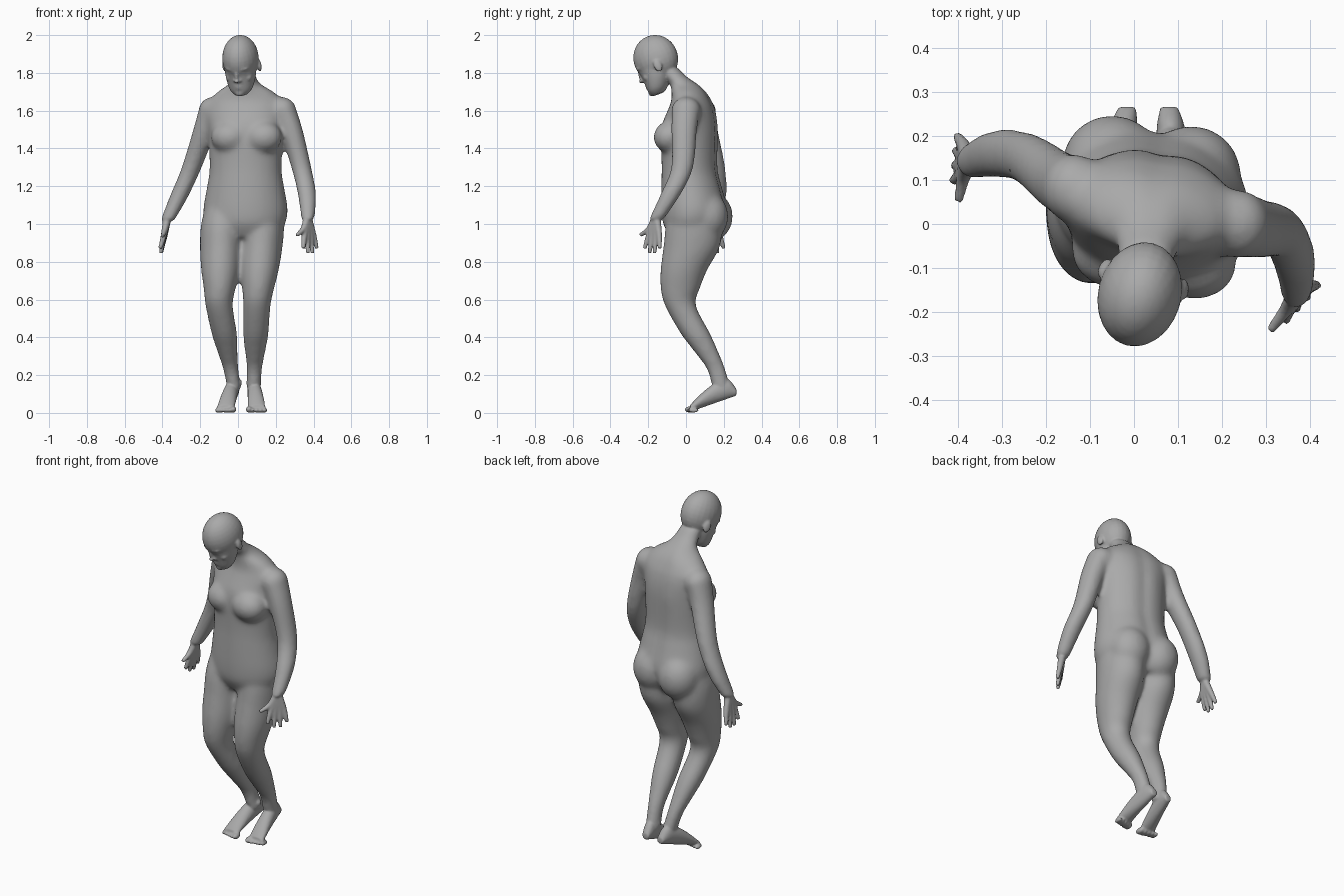
import bpy, bmesh
from math import sin, cos, pi, exp, radians
from mathutils import Matrix, Vector

if "Cube" in bpy.data.objects:
    bpy.data.objects.remove(bpy.data.objects["Cube"])

bm = bmesh.new()
identity = Matrix.Identity(4)


def spline(rows, steps=5):
    """Smoothly interpolate a list of equal-length tuples."""
    out = []
    for i in range(len(rows) - 1):
        before, start = rows[max(i - 1, 0)], rows[i]
        end, after = rows[i + 1], rows[min(i + 2, len(rows) - 1)]
        for step in range(steps):
            t = step / steps
            out.append([q + t / 2 * (r - p + t * (2 * p - 5 * q + 4 * r - s + t * (3 * (q - r) + s - p)))
                        for p, q, r, s in zip(before, start, end, after)])
    return out + [list(rows[-1])]


def bridge(rings):
    """Join rings of points into a closed tube."""
    loops = [[bm.verts.new(point) for point in ring] for ring in rings]
    for lower, upper in zip(loops, loops[1:]):
        for i in range(len(lower)):
            bm.faces.new((lower[i - 1], lower[i], upper[i], upper[i - 1]))
    bm.faces.new(loops[0][::-1])
    bm.faces.new(loops[-1])


def loft(rows, upright=True, turn=0, groove=0, place=identity, sides=32):
    """Rows are x, y, z, half width, half depth; rings lie level or face the front."""
    spin = Matrix.Rotation(radians(turn), 4, 'Z')
    angles = [2 * pi * k / sides for k in range(sides)]
    rings = []
    for x, y, z, wide, deep in spline(rows):
        ring = []
        for a in angles:
            across = wide * cos(a)
            along = deep * sin(a) * (1 - groove * exp(-((a - pi / 2) / .17) ** 2))
            offset = Vector((across, along, 0) if upright else (across, 0, along))
            ring.append(place @ (Vector((x, y, z)) + spin @ offset))
        rings.append(ring)
    bridge(rings)


def taper(points, thick, thin, sides=12):
    """A round tube along a path, thinning evenly to its end."""
    path = [Vector(point) for point in spline(points)]
    last = len(path) - 1
    rings = []
    for i, point in enumerate(path):
        spin = (path[min(i + 1, last)] - path[max(i - 1, 0)]).to_track_quat('Z', 'Y')
        radius = thick + (thin - thick) * i / last
        rings.append([point + spin @ Vector((radius * cos(2 * pi * k / sides), radius * sin(2 * pi * k / sides), 0))
                      for k in range(sides)])
    bridge(rings)


def blob(center, size, place=identity, turn=0):
    matrix = (place @ Matrix.Translation(center) @ Matrix.Rotation(radians(turn), 4, 'Z')
              @ Matrix.Diagonal((*size, 1)))
    bmesh.ops.create_uvsphere(bm, u_segments=24, v_segments=16, radius=1, matrix=matrix)


def fuse(voxel, passes):
    """Melt everything built so far into one softened skin."""
    bmesh.ops.recalc_face_normals(bm, faces=bm.faces)
    mesh = bpy.data.meshes.new("parts")
    bm.to_mesh(mesh)
    bm.free()
    parts = bpy.data.objects.new("parts", mesh)
    bpy.context.collection.objects.link(parts)
    melt = parts.modifiers.new("melt", 'REMESH')
    melt.mode = 'VOXEL'
    melt.voxel_size = voxel
    soften = parts.modifiers.new("soften", 'SMOOTH')
    soften.factor = .5
    soften.iterations = passes
    result = bpy.data.meshes.new_from_object(parts.evaluated_get(bpy.context.evaluated_depsgraph_get()))
    bpy.data.objects.remove(parts)
    bpy.data.meshes.remove(mesh)
    return result


# Torso and neck, turned slightly to the right, with a spine groove
torso = [(.04, .93, .15, .12), (.04, 1, .21, .16), (.045, 1.08, .225, .175), (.03, 1.2, .205, .16),
         (.02, 1.3, .192, .148), (.02, 1.5, .2, .15), (.03, 1.6, .21, .125), (.03, 1.65, .2, .105),
         (.015, 1.7, .15, .09), (-.01, 1.74, .088, .075), (-.06, 1.78, .068, .066), (-.1, 1.83, .062, .06)]
loft([(.04 - max(z - 1.7, 0) / 8, y, z, wide, deep) for y, z, wide, deep in torso], turn=-9, groove=.09)
for side in (-1, 1):
    blob((.045 + side * .09, -.075 - side * .012, 1.46), (.1, .085, .085), turn=-9)
    blob((.04 + side * .09, .122 - side * .012, 1.04), (.115, .115, .13))

# Legs share depth and girth; each has its own hip, knee and ankle line
leg = [(.04, 1.13, .08, .1), (.04, 1, .11, .145), (.03, .88, .112, .15), (-.01, .76, .102, .125),
       (-.03, .66, .085, .105), (-.03, .57, .073, .083), (.05, .42, .068, .079), (.11, .32, .054, .064),
       (.16, .23, .041, .05), (.19, .12, .039, .05)]
for hip, knee, ankle in ((-.085, -.1, -.018), (.135, .1, .083)):
    rows = []
    for y, z, wide, deep in leg:
        t = (z - .57) / .45
        rows.append((knee + t * (hip - knee if t > 0 else knee - ankle), y, z, wide, deep))
    loft(rows)

# Arms run from the shoulder through the elbow to the wrist
girth = (.07, .063, .054, .05, .037)
left_arm = [(.235, 0, 1.62), (.28, -.01, 1.5), (.335, -.02, 1.3), (.365, -.08, 1.16), (.37, -.16, 1.02)]
right_arm = [(-.135, .08, 1.62), (-.175, .1, 1.5), (-.245, .15, 1.3), (-.315, .16, 1.14), (-.378, .14, 1.01)]
for arm in (left_arm, right_arm):
    loft([(*joint, radius, radius * 1.1) for joint, radius in zip(arm, girth)])
    blob(Vector(arm[0]) - Vector((0, 0, .02)), (.075, .08, .073))

# Blend the trunk and limbs softly before adding the finer parts
trunk = fuse(.012, 16)
bm = bmesh.new()
bm.from_mesh(trunk)
bpy.data.meshes.remove(trunk)


def foot(heel, ball, side):
    """A raised heel sloping down to the ball, with five toes."""
    rows = []
    for step in range(7):
        s = step / 6
        height = .018 + .095 * s ** .5 * (1 - s)
        rows.append((heel + (ball - heel) * s, .267 - .245 * s, .085 * (1 - s) + .006 + height,
                     .02 + .027 * s ** .5, height))
    loft(rows, upright=False)
    for toe in range(5):
        radius = .0125 if toe else .017
        blob((ball + side * (toe - 2) * .021, .02 + .005 * toe, radius + .001), (radius, .028, radius))
    for bump in (-.025, .025):
        blob((heel + bump, .18, .16), (.011, .018, .018))


def hand(wrist, reach, spread):
    """Four fanned fingers and a thumb, all starting at the wrist."""
    wrist, reach, spread = Vector(wrist), Vector(reach), Vector(spread)
    start = wrist - reach * .12
    for k in (-1.5, -.5, .5, 1.5):
        knuckle = wrist + reach * .43 + spread * k * .66
        tip = wrist + reach + spread * k + Vector((0, 0, .012 * k * k))
        taper([start, knuckle, tip], .022, .01)
    taper([start, wrist + reach / 4 - spread * 1.1, wrist + reach * .45 - spread * 2.7], .022, .01)


foot(-.015, -.067, -1)
foot(.08, .1, 1)
hand(left_arm[-1], (.012, -.02, -.178), (.024, .027, 0))
hand(right_arm[-1], (-.03, .01, -.168), (.003, .034, 0))

# Head, bowed and turned: cranium, jaw, then the features
head = (Matrix.Translation((.015, -.153, 1.858)) @ Matrix.Rotation(radians(-15), 4, 'Z')
        @ Matrix.Rotation(radians(22), 4, 'X'))
blob((0, 0, .02), (.095, .12, .125), head)
loft([(0, -.02, 0, .086, .09), (0, -.025, -.07, .08, .08), (0, -.045, -.13, .062, .058),
      (0, -.055, -.16, .035, .035)], place=head)
blob((0, -.11, -.042), (.01, .014, .034), head)
blob((0, -.116, -.062), (.013, .016, .011), head)
for lip in (-.098, -.11):
    blob((0, -.095, lip), (.025, .013, .006), head)
blob((0, -.086, -.142), (.026, .02, .018), head)
for side in (-1, 1):
    blob((side * .034, -.096, .0), (.03, .016, .01), head, side * 18)
    blob((side * .034, -.088, -.027), (.016, .014, .008), head)
    blob((side * .014, -.104, -.065), (.009, .011, .008), head)
    blob((side * .046, -.068, -.06), (.026, .022, .022), head)
    blob((side * .094, .02, -.03), (.011, .022, .034), head, side * 20)

# Fuse all parts into one continuous skin
skin = fuse(.006, 5)
skin.name = "body"
skin.polygons.foreach_set("use_smooth", [True] * len(skin.polygons))
body = bpy.data.objects.new("body", skin)
bpy.context.collection.objects.link(body)
body.modifiers.new("thin out", 'DECIMATE').ratio = .3

# Single grey colour
colour = (.4, .4, .4, 1)
grey = bpy.data.materials.new("grey skin")
grey.use_nodes = True
grey.diffuse_color = colour
shader = next(node for node in grey.node_tree.nodes if node.type == 'BSDF_PRINCIPLED')
shader.inputs["Base Color"].default_value = colour
skin.materials.clear()
skin.materials.append(grey)
